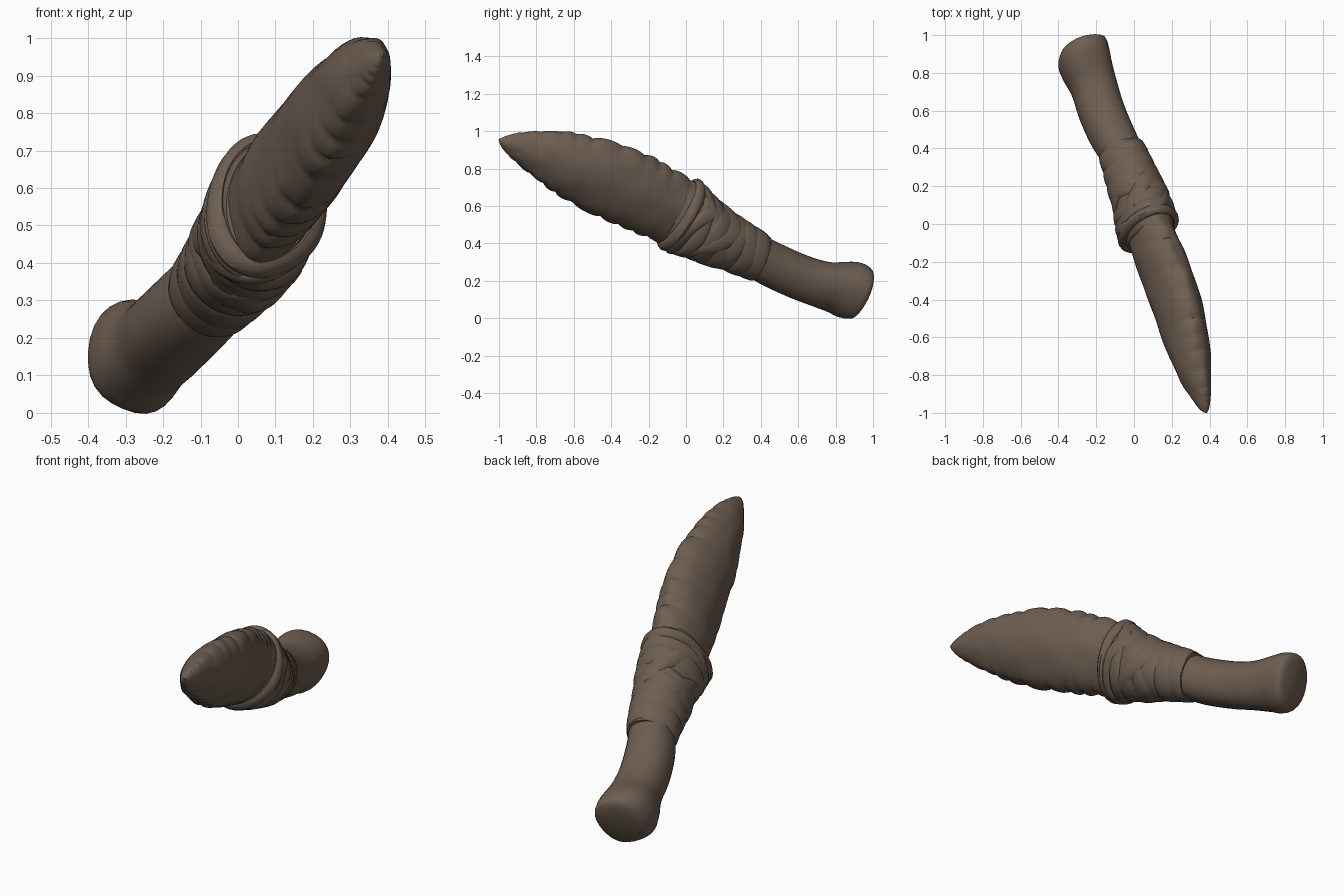
import bpy, bmesh, math, random
from mathutils import Vector, noise

random.seed(4)
if "Cube" in bpy.data.objects:
    bpy.data.objects.remove(bpy.data.objects["Cube"])

# Single earthy brown
brown = bpy.data.materials.new("earthy brown")
brown.use_nodes = True
COLOUR = (0.155, 0.112, 0.083, 1)
brown.diffuse_color = COLOUR
brown.node_tree.nodes["Principled BSDF"].inputs["Base Color"].default_value = COLOUR

# Knife frame: long axis, edge direction (leaning to +x) and flat direction
axis = Vector((0.295, -0.884, 0.363)).normalized()
up = Vector((0, 0.38, 0.92))
up = (up - axis * up.dot(axis)).normalized()
side = up.cross(axis).normalized()
if side.x < 0:
    side.negate()
lean = math.radians(15)
wide = up * math.cos(lean) + side * math.sin(lean)
flat = side * math.cos(lean) - up * math.sin(lean)


def station(stations, f):
    """Smooth point at fraction f along (y, x, z, half width, half thickness)."""
    n = len(stations) - 1
    p = min(max(f, 0), 1) * n
    i = min(int(p), n - 1)
    t = p - i
    a, b, c, d = (stations[min(max(k, 0), n)] for k in (i - 1, i, i + 1, i + 2))
    return [q + 0.5 * t * (r - o + t * (2 * o - 5 * q + 4 * r - s + t * (3 * (q - r) + s - o)))
            for o, q, r, s in zip(a, b, c, d)]


def surface(stations, f, angle, power=1.0, grow=1.0):
    """Point on the body at fraction f and angle around it."""
    y, x, z, a, b = station(stations, f)
    c, s = math.cos(angle), math.sin(angle)
    c = math.copysign(abs(c) ** power, c)
    s = math.copysign(abs(s) ** power, s)
    return Vector((x, y, z)) + (wide * a * c + flat * b * s) * grow


def build(name, rings, caps=True, loop=False, angle=40):
    """Skin a list of rings into a mesh object."""
    bm = bmesh.new()
    rows = [[bm.verts.new(p) for p in ring] for ring in rings]
    pairs = list(zip(rows, rows[1:] + rows[:1])) if loop else list(zip(rows, rows[1:]))
    for r, q in pairs:
        for k in range(len(r)):
            j = (k + 1) % len(r)
            bm.faces.new((r[k], r[j], q[j], q[k]))
    if caps and not loop:
        bm.faces.new(rows[0])
        bm.faces.new(rows[-1])
    bmesh.ops.recalc_face_normals(bm, faces=bm.faces)
    mesh = bpy.data.meshes.new(name)
    bm.to_mesh(mesh)
    bm.free()
    mesh.materials.append(brown)
    obj = bpy.data.objects.new(name, mesh)
    bpy.context.collection.objects.link(obj)
    bpy.ops.object.select_all(action="DESELECT")
    bpy.context.view_layer.objects.active = obj
    obj.select_set(True)
    bpy.ops.object.shade_smooth_by_angle(angle=math.radians(angle))


def loft(name, stations, steps, sides, power=1.0, grow=lambda f, t: 1.0, angle=40):
    turn = [math.tau * k / sides for k in range(sides)]
    build(name, [[surface(stations, i / steps, t, power, grow(i / steps, t)) for t in turn]
                 for i in range(steps + 1)], angle=angle)


# Knapped stone blade: lens section, scalloped edges, shallow flake scars
blade = [(0.1, 0.03, 0.49, 0.16, 0.105), (-0.05, 0.085, 0.57, 0.19, 0.118),
         (-0.2, 0.145, 0.645, 0.205, 0.122), (-0.4, 0.216, 0.735, 0.208, 0.123),
         (-0.6, 0.277, 0.815, 0.182, 0.113), (-0.78, 0.322, 0.885, 0.13, 0.088),
         (-0.9, 0.355, 0.925, 0.078, 0.053), (-0.97, 0.374, 0.945, 0.035, 0.028),
         (-1, 0.383, 0.955, 0.004, 0.004)]


def flakes(f, t):
    c = math.cos(t)
    phase = f * 15 + (0.4 if c < 0 else 0) + 0.25 * math.sin(f * 23)
    notch = abs(math.sin(math.pi * phase)) ** 0.6
    scar = noise.noise(Vector((f * 11, 2 * math.cos(t), 2 * math.sin(t))))
    return 1 + 0.08 * (notch - 0.65) * abs(c) ** 5 + 0.05 * scar


loft("blade", blade, 120, 40, 1.08, flakes, 50)

# Bone handle with a flared knob at the end
handle = [(0.2, 0.0, 0.42, 0.11, 0.1), (0.32, -0.035, 0.365, 0.115, 0.11),
          (0.45, -0.105, 0.29, 0.12, 0.12), (0.6, -0.17, 0.222, 0.122, 0.122),
          (0.72, -0.212, 0.185, 0.127, 0.122), (0.81, -0.25, 0.17, 0.142, 0.132),
          (0.88, -0.268, 0.15, 0.156, 0.138), (0.935, -0.268, 0.133, 0.143, 0.126),
          (0.955, -0.268, 0.128, 0.105, 0.093)]


def bony(f, t):
    return 1 + 0.05 * noise.noise(Vector((f * 4, math.cos(t), math.sin(t) + 5)))


loft("handle", handle, 36, 28, 0.92, bony, 50)

# Binding sleeve that flares toward the blade and tucks in around it
sleeve = [(0.4, -0.07, 0.322, 0.122, 0.115), (0.3, -0.03, 0.37, 0.134, 0.125),
          (0.2, 0.005, 0.418, 0.145, 0.134), (0.1, 0.04, 0.472, 0.165, 0.14),
          (0.02, 0.06, 0.522, 0.19, 0.142), (-0.03, 0.074, 0.55, 0.196, 0.14),
          (-0.07, 0.088, 0.572, 0.18, 0.118)]


def folds(f, t):
    return 1 + 0.015 * math.sin(f * 40 + 2 * math.cos(t))


loft("binding_sleeve", sleeve, 40, 36, 1.0, folds)


def band(name, middle, tilt, phase, half, thick):
    """Flat strip that hugs the sleeve along a slanted loop."""
    rings = []
    for k in range(64):
        t = math.tau * k / 64
        f = middle + tilt * math.cos(t + phase)
        bump = 1 + 0.25 * math.sin(3 * t + phase)
        ring = []
        for j in range(10):
            u = math.tau * j / 10
            y, x, z, a, b = station(sleeve, f)
            base = surface(sleeve, f + half * math.cos(u), t)
            out = (wide * math.cos(t) / a + flat * math.sin(t) / b).normalized()
            ring.append(base + out * thick * bump * (0.2 + math.sin(u)))
        rings.append(ring)
    build(name, rings, loop=True)


# Wound strips, then crossed strips near the blade
for i in range(6):
    band("wound_strip_%d" % (i + 1), 0.08 + 0.11 * i, random.uniform(0.02, 0.05),
         random.uniform(0, 6), 0.075, 0.009 + 0.001 * i)
for i, phase in enumerate((0.9, 3.9, 2.4)):
    band("crossed_strip_%d" % (i + 1), 0.56, 0.22, phase, 0.08, 0.014)

# Thick collar at the mouth of the binding, reaching further forward below
band("binding_collar", 0.83, 0.07, math.pi, 0.09, 0.02)
